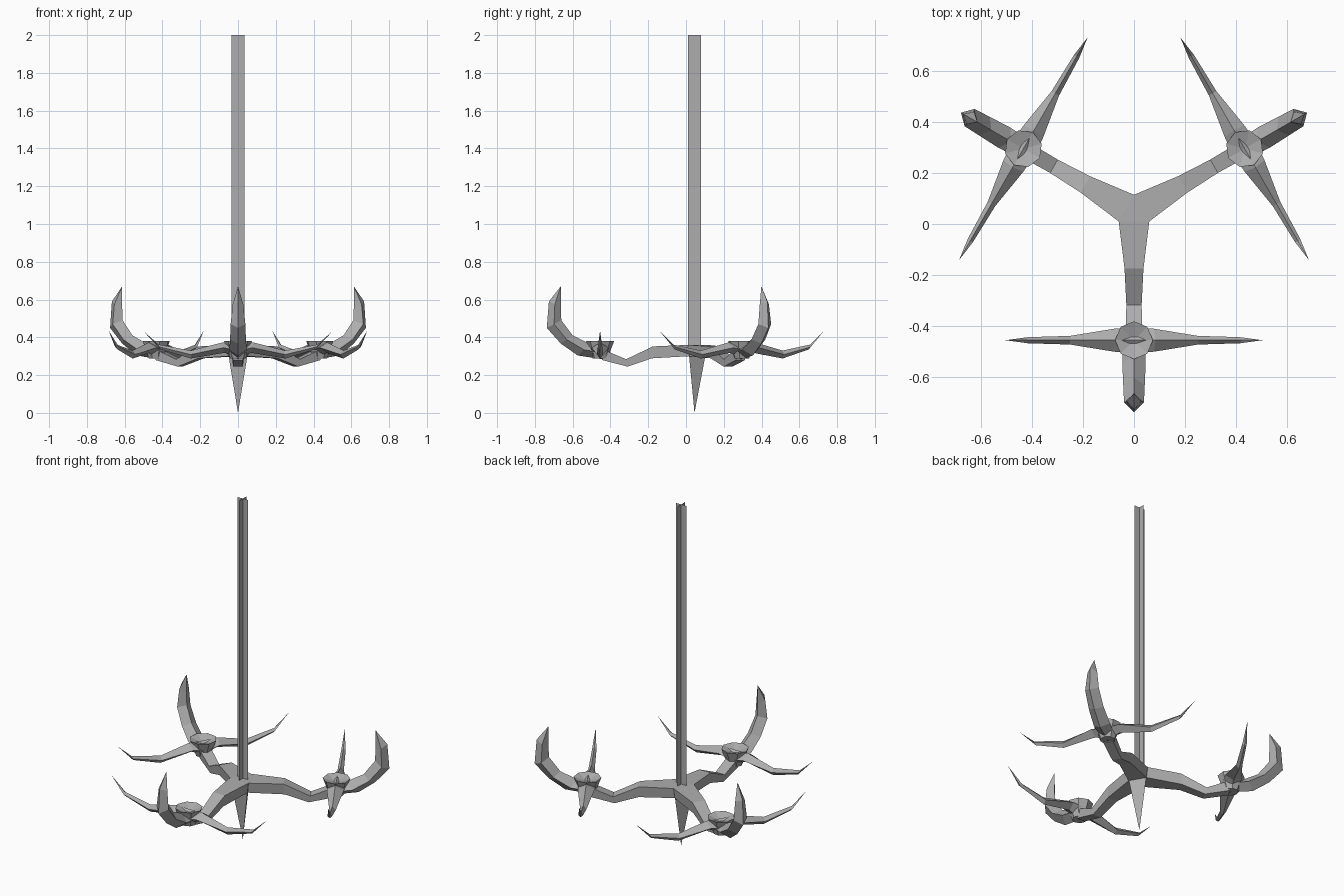
import bpy
import bmesh
import math
from mathutils import Matrix, Vector

if "Cube" in bpy.data.objects:
    bpy.data.objects.remove(bpy.data.objects["Cube"], do_unlink=True)

metal = bpy.data.materials.new("grey metal")
metal.use_nodes = True
GREY = (0.42, 0.42, 0.42, 1)
metal.diffuse_color = GREY
metal.node_tree.nodes["Principled BSDF"].inputs["Base Color"].default_value = GREY

CENTRE = Matrix.Translation((0, 0.045, 0))
REACH = 0.5


def finish(name, bm, frame, solid=True):
    if solid:
        bmesh.ops.recalc_face_normals(bm, faces=bm.faces)
    mesh = bpy.data.meshes.new(name)
    bm.to_mesh(mesh)
    bm.free()
    mesh.materials.append(metal)
    obj = bpy.data.objects.new(name, mesh)
    bpy.context.collection.objects.link(obj)
    obj.matrix_world = frame
    return obj


def skin(name, rings, frame, tip=None, start=None):
    """Join rings of points; close each end with a point or a flat cap."""
    bm = bmesh.new()
    loops = [[bm.verts.new(p) for p in ring] for ring in rings]
    n = len(loops[0])
    for a, b in zip(loops, loops[1:]):
        for i in range(n):
            j = (i + 1) % n
            bm.faces.new((a[i], a[j], b[j], b[i]))
    for loop, point in ((loops[0], start), (loops[-1], tip)):
        if point is None:
            bm.faces.new(loop)
        else:
            v = bm.verts.new(point)
            for i in range(n):
                bm.faces.new((loop[i], loop[(i + 1) % n], v))
    return finish(name, bm, frame)


def box_ring(top, bottom, w):
    (tx, tz), (bx, bz) = top, bottom
    return [(tx, -w, tz), (tx, w, tz), (bx, w * 0.85, bz), (bx, -w * 0.85, bz)]


def diamond_ring(top, bottom, w):
    (tx, tz), (bx, bz) = top, bottom
    mx, mz = (tx + bx) / 2, (tz + bz) / 2
    return [(tx, 0, tz), (mx, w, mz), (bx, 0, bz), (mx, -w, mz)]


def circle(n, r, z, turn=0.0):
    return [(r * math.cos(turn + math.tau * i / n),
             r * math.sin(turn + math.tau * i / n), z) for i in range(n)]


# Each row: upper ridge point, lower ridge point, half width
ARM = [((0.035, 0.36), (0.03, 0.30), 0.06),
       ((0.22, 0.352), (0.225, 0.289), 0.037),
       ((0.362, 0.284), (0.354, 0.245), 0.03),
       ((0.47, 0.33), (0.49, 0.28), 0.032)]
HOOK = [((0.47, 0.35), (0.48, 0.283), 0.04),
        ((0.555, 0.365), (0.618, 0.304), 0.046),
        ((0.645, 0.41), (0.708, 0.367), 0.042),
        ((0.705, 0.49), (0.782, 0.45), 0.039),
        ((0.708, 0.56), (0.771, 0.59), 0.028)]
HORN = [((0.0, 0.37), (0.0, 0.29), 0.05),
        ((0.085, 0.372), (0.07, 0.318), 0.045),
        ((0.25, 0.33), (0.25, 0.288), 0.017),
        ((0.42, 0.362), (0.41, 0.336), 0.012)]

# Pole made of two crossed sheets
bm = bmesh.new()
for dx, dy in ((0.035, 0), (0, 0.035)):
    bm.faces.new([bm.verts.new(p) for p in (
        (-dx, -dy, 0.33), (dx, dy, 0.33), (dx, dy, 2), (-dx, -dy, 2))])
finish("pole", bm, CENTRE, solid=False)

# Three-sided hub with a hanging spike
turn = math.radians(90)
skin("hub_spike", [circle(3, 0.07, 0.36, turn), circle(3, 0.057, 0.30, turn)],
     CENTRE, tip=(0, 0, 0))

# Three branches, each with an arm, cup, hook and two side horns
for label, degrees in (("front", -90), ("left", 30), ("right", 150)):
    frame = CENTRE @ Matrix.Rotation(math.radians(degrees), 4, "Z")
    end = frame @ Matrix.Translation((REACH, 0, 0))
    skin(label + "_arm", [box_ring(*row) for row in ARM], frame)
    skin(label + "_hook", [diamond_ring(*row) for row in HOOK], frame,
         tip=(0.708, 0, 0.67))
    skin(label + "_cup", [circle(8, 0.074, 0.38), circle(8, 0.04, 0.287)], end,
         start=(0, 0, 0.355))
    for side, angle in (("a", 90), ("b", -90)):
        skin(label + "_horn_" + side, [diamond_ring(*row) for row in HORN],
             end @ Matrix.Rotation(math.radians(angle), 4, "Z"),
             tip=(0.503, 0, 0.435))
